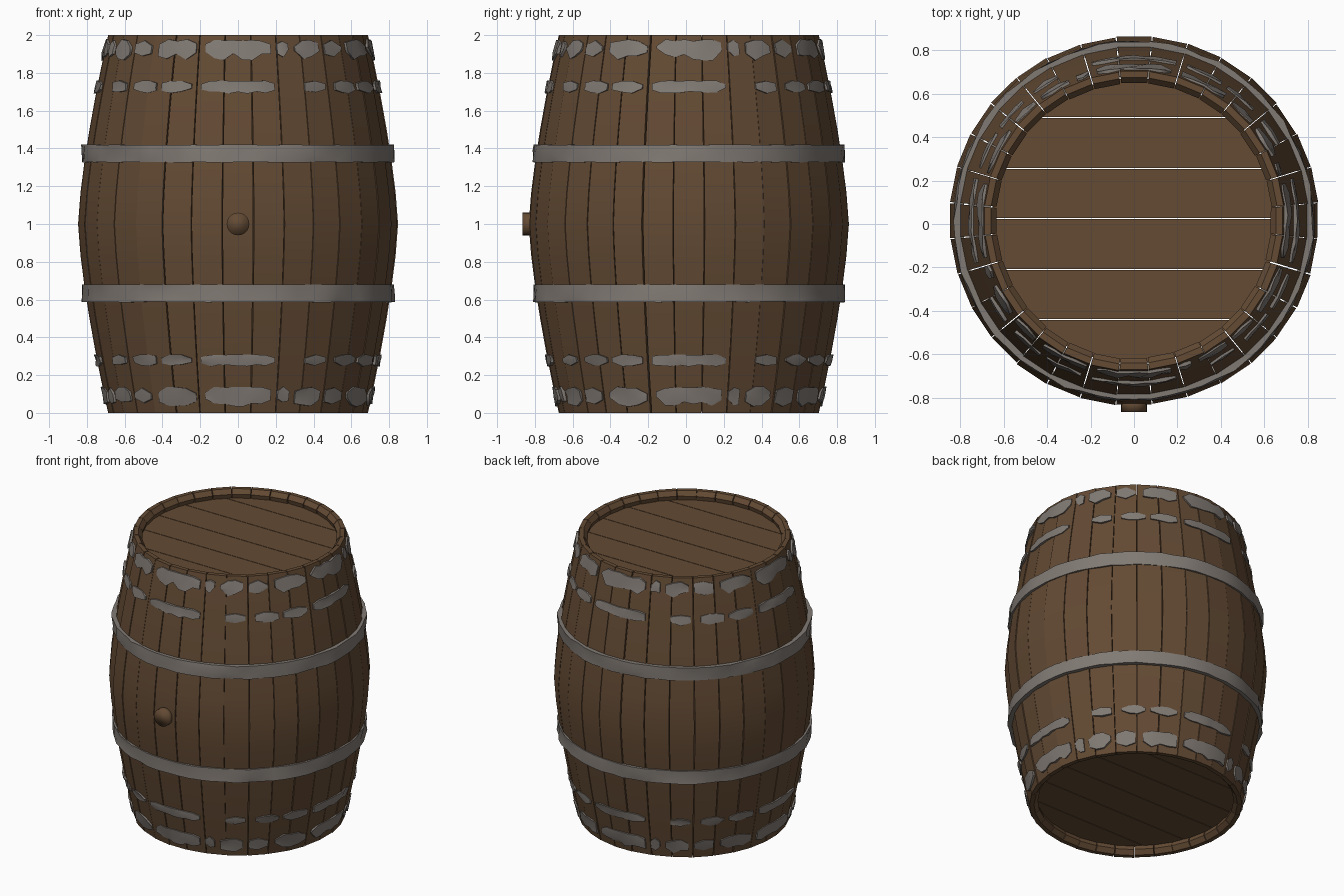
import bpy, bmesh, math, random
from mathutils import Matrix, Vector

random.seed(7)
if "Cube" in bpy.data.objects:
    bpy.data.objects.remove(bpy.data.objects["Cube"], do_unlink=True)

CY = 0.015          # barrel axis, nudged back to make room for the bung
STAVES = 32


def material(name, rgb):
    m = bpy.data.materials.new(name)
    m.use_nodes = True
    m.diffuse_color = (*rgb, 1)
    bsdf = m.node_tree.nodes["Principled BSDF"]
    bsdf.inputs["Base Color"].default_value = (*rgb, 1)
    bsdf.inputs["Roughness"].default_value = 0.8
    return m


wood = material("brown wood", (0.125, 0.069, 0.034))
iron = material("grey iron", (0.22, 0.195, 0.175))


def finish(name, bm, mat, angle=35):
    bmesh.ops.recalc_face_normals(bm, faces=bm.faces)
    me = bpy.data.meshes.new(name)
    bm.to_mesh(me)
    bm.free()
    ob = bpy.data.objects.new(name, me)
    bpy.context.collection.objects.link(ob)
    me.materials.append(mat)
    bpy.ops.object.select_all(action="DESELECT")
    ob.select_set(True)
    bpy.context.view_layer.objects.active = ob
    bpy.ops.object.shade_smooth_by_angle(angle=math.radians(angle))
    return ob


def bulge(z):
    return 0.85 - 0.16 * abs(z - 1) ** 1.4


def polar(r, a, z):
    # angle zero faces the front
    return Vector((r * math.sin(a), CY - r * math.cos(a), z))


def loft(bm, loops, closed):
    # skin a row of equal point loops, capping the ends when open
    rings = [[bm.verts.new(p) for p in loop] for loop in loops]
    n = len(rings[0])
    pairs = list(zip(rings, rings[1:]))
    if closed:
        pairs.append((rings[-1], rings[0]))
    for a, b in pairs:
        for i in range(n):
            j = (i + 1) % n
            bm.faces.new((a[i], a[j], b[j], b[i]))
    if not closed:
        bm.faces.new(rings[0])
        bm.faces.new(rings[-1][::-1])


# Staves: bowed planks with narrow gaps and a bevelled inner lip
levels = [i / 6 for i in range(13)]
profile = [(bulge(z), z) for z in levels]
profile += [(0.66, 2), (0.635, 1.97)]
profile += [(bulge(z) - 0.055, z) for z in levels[-2:0:-1]]
profile += [(0.635, 0.03), (0.66, 0)]
bm = bmesh.new()
for k in range(STAVES):
    mid = k * math.tau / STAVES
    lift = random.uniform(-0.004, 0.003)
    sides = []
    for s in (-1, 1):
        gap = random.uniform(0.001, 0.0035)
        sides.append([polar(r + lift, mid + s * (math.pi / STAVES - gap / r), z)
                      for r, z in profile])
    loft(bm, sides, False)
finish("staves", bm, wood)


# Lids: a disc sliced into boards
def lid(name, z):
    bm = bmesh.new()
    cuts = [-0.8, -0.44, -0.21, 0.025, 0.255, 0.49, 0.8]
    for lo, hi in zip(cuts, cuts[1:]):
        board = bmesh.new()
        bmesh.ops.create_cone(board, cap_ends=True, segments=64, radius1=0.655,
                              radius2=0.655, depth=0.04,
                              matrix=Matrix.Translation((0, CY, z)))
        for y, d in ((lo + 0.002, -1), (hi - 0.002, 1)):
            geom = board.verts[:] + board.edges[:] + board.faces[:]
            cut = bmesh.ops.bisect_plane(board, geom=geom, plane_co=(0, y, z),
                                         plane_no=(0, d, 0), clear_outer=True)
            rim = [e for e in cut["geom_cut"] if isinstance(e, bmesh.types.BMEdge)]
            if rim:
                bmesh.ops.holes_fill(board, edges=rim)
        part = bpy.data.meshes.new("board")
        board.to_mesh(part)
        board.free()
        bm.from_mesh(part)
        bpy.data.meshes.remove(part)
    finish(name, bm, wood)


lid("top_lid", 1.92)
lid("bottom_lid", 0.08)


# Hoops: hammered iron strips, whole or worn into arcs
def strip(bm, z0, z1, radius, start, end, dent, fray):
    closed = end - start >= 360
    count = 2 * STAVES if closed else max(3, round((end - start) / 4) + 1)
    loops = []
    for i in range(count):
        a = math.radians(start + (end - start) * i / (count if closed else count - 1))
        tip = not closed and i in (0, count - 1)
        squeeze = (z1 - z0) * (random.uniform(0.1, 0.3) if tip else 0)
        lo = z0 + squeeze + random.uniform(0, fray)
        hi = z1 - squeeze - random.uniform(0, fray / 3)
        zm = (lo + hi) / 2 + random.uniform(-0.2, 0.2) * (hi - lo)
        edge = [polar(radius(z) + random.uniform(-dent, dent), a, z)
                for z in (lo, zm, hi)]
        loops.append([polar(radius(lo) - 0.04, a, lo), *edge,
                      polar(radius(hi) - 0.04, a, hi)])
    loft(bm, loops, closed)


for name, z0, z1 in (("lower_hoop", 0.585, 0.68), ("upper_hoop", 1.325, 1.42)):
    bm = bmesh.new()
    strip(bm, z0, z1, lambda z: 0.825, 0, 360, 0.007, 0.004)
    finish(name, bm, iron, 65)

quarter_hoop = [(-15, 15), (28, 38), (43, 55), (57.5, 71)]
quarter_end = [(-14, 14), (17, 22), (25, 37), (40, 50), (54, 72)]
for name, z0, z1, arcs, fray in (
        ("bottom_end_hoop", 0.03, 0.14, quarter_end, 0.03),
        ("lower_worn_hoop", 0.245, 0.31, quarter_hoop, 0.012),
        ("upper_worn_hoop", 1.69, 1.76, quarter_hoop, 0.012),
        ("top_end_hoop", 1.865, 1.98, quarter_end, 0.04)):
    bm = bmesh.new()
    for turn in range(4):
        for a, b in arcs:
            strip(bm, z0, z1, lambda z: bulge(z) + 0.007, a + 90 * turn,
                  b + 90 * turn, 0.005, fray)
    finish(name, bm, iron, 65)

# Bung: short rounded plug on the front
bm = bmesh.new()
place = Matrix.Translation((0, -0.835, 1)) @ Matrix.Rotation(math.pi / 2, 4, "X")
bmesh.ops.create_cone(bm, cap_ends=True, segments=20, radius1=0.06, radius2=0.06,
                      depth=0.06, matrix=place)
finish("bung", bm, wood, 180)
